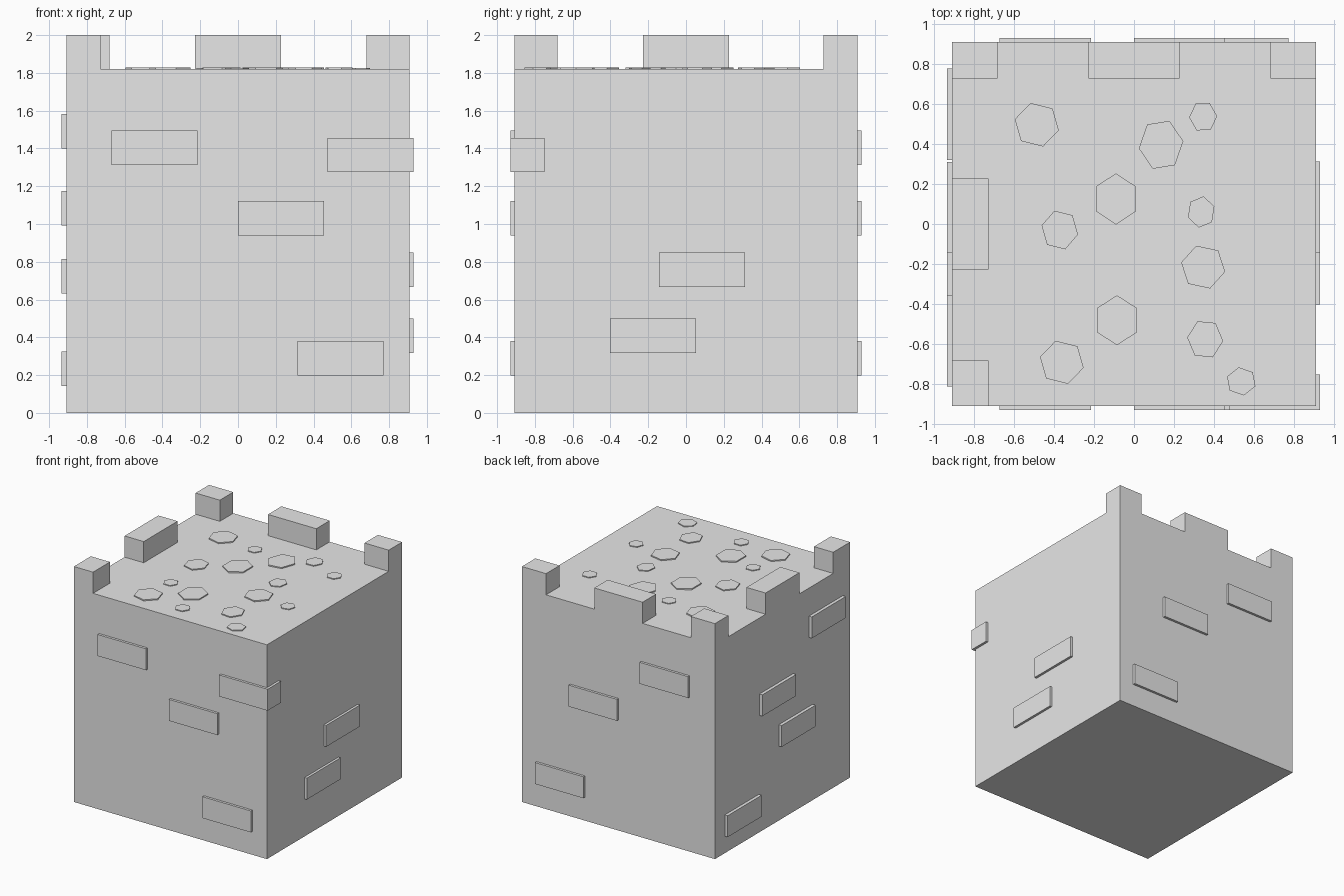
import bpy
import math

# Remove the default cube
default = bpy.data.objects.get("Cube")
if default:
    bpy.data.objects.remove(default, do_unlink=True)

HALF = 0.907      # half width of the tower block
ROOF = 1.82       # height of the roof deck
TOP = 2.0         # height of the battlements
BRICK_LEN = 0.455
BRICK_HIGH = 0.182
SINK = 0.02       # how far bricks reach into the wall

stone = bpy.data.materials.new("stone_grey")
stone.use_nodes = True
colour = (0.8, 0.8, 0.8, 1)
stone.diffuse_color = colour
stone.node_tree.nodes["Principled BSDF"].inputs["Base Color"].default_value = colour


def make_object(name, verts, faces):
    mesh = bpy.data.meshes.new(name)
    mesh.from_pydata(verts, [], faces)
    mesh.materials.append(stone)
    obj = bpy.data.objects.new(name, mesh)
    bpy.context.collection.objects.link(obj)
    return obj


def prism(name, outline, low, high):
    """Extrude a counter-clockwise outline from low to high."""
    n = len(outline)
    verts = [(x, y, z) for z in (low, high) for x, y in outline]
    sides = [(i, (i + 1) % n, (i + 1) % n + n, i + n) for i in range(n)]
    caps = [tuple(reversed(range(n))), tuple(range(n, n + n))]
    return make_object(name, verts, sides + caps)


def box(name, x0, x1, y0, y1, low, high):
    return prism(name, [(x0, y0), (x1, y0), (x1, y1), (x0, y1)], low, high)


# Main block
box("tower_block", -HALF, HALF, -HALF, HALF, 0, ROOF)

# Battlements along the back edge and the -x edge
DEPTH = 0.18
CORNER = 0.68
MIDDLE = 0.227
inner = HALF - DEPTH
box("battlement_back_right", -HALF, -CORNER, inner, HALF, ROOF, TOP)
box("battlement_back_middle", -MIDDLE, MIDDLE, inner, HALF, ROOF, TOP)
box("battlement_back_left", CORNER, HALF, inner, HALF, ROOF, TOP)
box("battlement_right_middle", -HALF, -inner, -MIDDLE, MIDDLE, ROOF, TOP)
box("battlement_front_right", -HALF, -inner, -HALF, -CORNER, ROOF, TOP)

# Raised bricks on the front and back walls: (start x, bottom z)
FACE = 0.928
for i, (start, low) in enumerate([(-0.67, 1.312), (0, 0.94), (0.315, 0.198)]):
    for side, y0, y1 in (("front", -FACE, SINK - HALF), ("back", HALF - SINK, FACE)):
        box(f"{side}_brick_{i}", start, start + BRICK_LEN, y0, y1, low, low + BRICK_HIGH)

# Raised bricks on the side walls: (start y, bottom z)
for i, (start, low) in enumerate([(-0.142, 0.667), (-0.402, 0.318)]):
    box(f"left_brick_{i}", HALF - SINK, FACE, start, start + BRICK_LEN,
        low, low + BRICK_HIGH)
for i, (start, low) in enumerate([(-0.81, 1.4), (-0.145, 0.992),
                                  (-0.405, 0.632), (0.32, 0.143)]):
    box(f"right_brick_{i}", -0.934, SINK - HALF, start, start + BRICK_LEN,
        low, low + BRICK_HIGH)

# Brick wrapping around the front left corner
box("corner_brick", FACE - BRICK_LEN, FACE, -FACE, -0.75, 1.274, 1.274 + BRICK_HIGH)

# Flat hexagonal cobbles on the roof: (x, y, radius, turn, stretch along y)
COBBLES = [
    (-0.485, 0.495, 0.113, 46, 1),
    (-0.16, 0.455, 0.06, 0, 1),
    (0.135, 0.395, 0.112, 8, 1.15),
    (0.345, 0.535, 0.07, 2, 1.1),
    (0.615, 0.415, 0.062, 0, 1),
    (-0.09, 0.125, 0.112, 30, 1.14),
    (0.335, 0.06, 0.07, 20, 1.13),
    (-0.37, -0.03, 0.093, 47, 1.08),
    (0.345, -0.215, 0.112, 48, 1),
    (0.64, -0.245, 0.06, 12, 1),
    (-0.345, -0.41, 0.06, 0, 1),
    (-0.085, -0.48, 0.112, 30, 1.11),
    (0.355, -0.575, 0.09, -5, 1.1),
    (-0.36, -0.69, 0.112, 46, 1),
    (-0.005, -0.735, 0.063, 0, 1),
    (0.535, -0.785, 0.075, 40, 0.95),
]
for i, (cx, cy, radius, turn, stretch) in enumerate(COBBLES):
    angles = [math.radians(turn + 60 * k) for k in range(6)]
    outline = [(cx + radius * math.cos(a), cy + radius * stretch * math.sin(a))
               for a in angles]
    prism(f"roof_cobble_{i}", outline, ROOF - SINK, ROOF + 0.004 + radius * 0.05)
